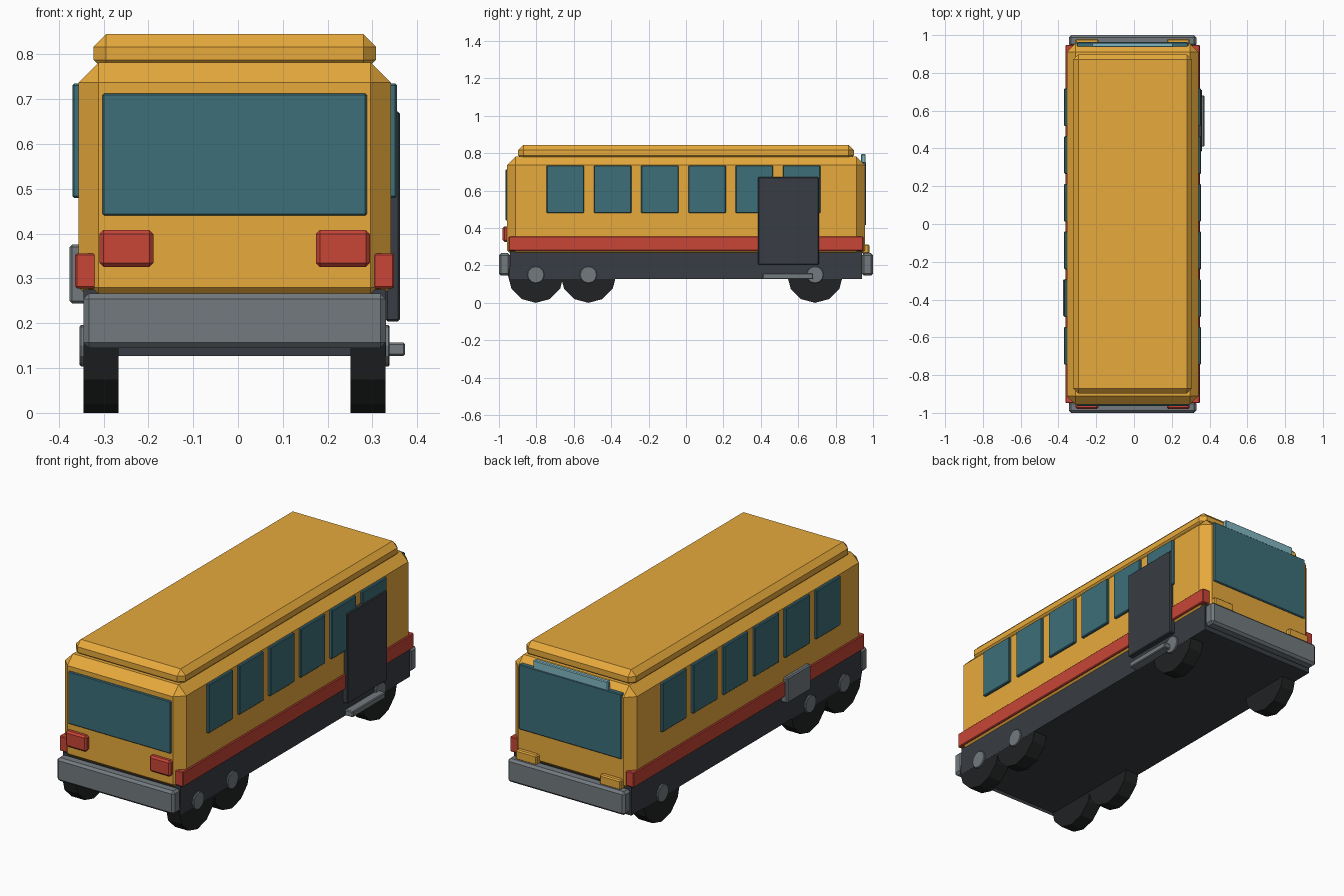
import bpy
import math

if "Cube" in bpy.data.objects:
    bpy.data.objects.remove(bpy.data.objects["Cube"])

CX = -0.0075  # the bus centre line sits slightly left because of the door step


def material(name, rgb):
    m = bpy.data.materials.new(name)
    m.diffuse_color = (*rgb, 1)
    m.use_nodes = True
    m.node_tree.nodes["Principled BSDF"].inputs["Base Color"].default_value = m.diffuse_color
    return m


YELLOW = material("yellow paint", (0.80, 0.40, 0.045))
RED = material("red paint", (0.58, 0.06, 0.038))
GLASS = material("teal glass", (0.045, 0.156, 0.19))
SIGN = material("pale blue", (0.22, 0.48, 0.54))
DARK = material("dark metal", (0.04, 0.046, 0.056))
TYRE = material("rubber", (0.015, 0.016, 0.017))
STEEL = material("steel", (0.17, 0.195, 0.212))


def bevel(ob, width):
    mod = ob.modifiers.new("Bevel", 'BEVEL')
    mod.width = width
    mod.segments = 1
    mod.limit_method = 'ANGLE'


def box(name, x, y, z, mat, chamfer=0.004):
    """Chamfered box from (min, max) ranges."""
    c = [(a + b) / 2 for a, b in (x, y, z)]
    bpy.ops.mesh.primitive_cube_add(size=1, location=c)
    ob = bpy.context.object
    ob.name = name
    for v in ob.data.vertices:
        for i, (a, b) in enumerate((x, y, z)):
            v.co[i] *= abs(b - a)
    ob.data.materials.append(mat)
    if chamfer:
        bevel(ob, chamfer)
    return ob


def side_range(s, near, far):
    """x range mirrored about the bus centre line."""
    return tuple(sorted((CX + s * near, CX + s * far)))


def wheel_part(name, x, y, radius, mat, chamfer):
    bpy.ops.mesh.primitive_cylinder_add(
        vertices=12, radius=radius, depth=x[1] - x[0],
        location=((x[0] + x[1]) / 2, y, 0.15), rotation=(0, math.pi / 2, 0))
    ob = bpy.context.object
    ob.name = name
    ob.data.materials.append(mat)
    if chamfer:
        bevel(ob, chamfer)


def centred(half):
    return (CX - half, CX + half)


# Body shell, roof cap and chassis
box("body", centred(0.3485), (-0.956, 0.956), (0.235, 0.782), YELLOW, 0.045)
box("roof", centred(0.315), (-0.898, 0.898), (0.76, 0.845), YELLOW, 0.028)
box("chassis", centred(0.3375), (-0.942, 0.942), (0.127, 0.275), DARK, 0)

# Bumpers
box("front_bumper", centred(0.3375), (-1.0, -0.94), (0.145, 0.266), STEEL, 0.012)
box("rear_bumper", centred(0.3375), (0.94, 1.0), (0.145, 0.266), STEEL, 0.012)

# End windows and the sign strip above the rear one
box("front_window", centred(0.295), (-0.964, -0.94), (0.44, 0.713), GLASS)
box("rear_window", centred(0.295), (0.935, 0.963), (0.415, 0.753), GLASS)
box("sign_strip", centred(0.215), (0.936, 0.96), (0.745, 0.795), SIGN)

for s, side in ((-1, "left"), (1, "right")):
    # Coloured band along each side
    box(side + "_stripe", side_range(s, 0.309, 0.356), (-0.948, 0.948),
        (0.278, 0.356), RED)
    # Row of six windows
    for i in range(6):
        y = -0.645 + 0.2526 * i
        box(f"{side}_window_{i + 1}", side_range(s, 0.335, 0.362),
            (y - 0.1, y + 0.1), (0.48, 0.735), GLASS)
    # Lamps on both ends
    lamp_x = side_range(s, 0.181, 0.302)
    box(side + "_red_lamp", lamp_x, (-0.98, -0.94), (0.326, 0.408), RED, 0.009)
    box(side + "_amber_lamp", lamp_x, (0.94, 0.98), (0.262, 0.313), YELLOW, 0.006)
    # Wheels: two axles at the front end, one at the rear end
    for i, y in enumerate((-0.803, -0.522, 0.69)):
        wheel_part(f"{side}_tyre_{i + 1}", side_range(s, 0.259, 0.3368),
                   y, 0.15, TYRE, 0)
        wheel_part(f"{side}_hub_{i + 1}", side_range(s, 0.30, 0.346),
                   y, 0.046, STEEL, 0.003)

# Door and step on the right, service hatch on the left
box("door", (0.33, 0.361), (0.385, 0.71), (0.204, 0.672), DARK)
box("door_step", (0.28, 0.373), (0.41, 0.68), (0.127, 0.157), STEEL)
box("service_hatch", (-0.376, -0.33), (-0.49, -0.293), (0.244, 0.376), STEEL, 0.006)
